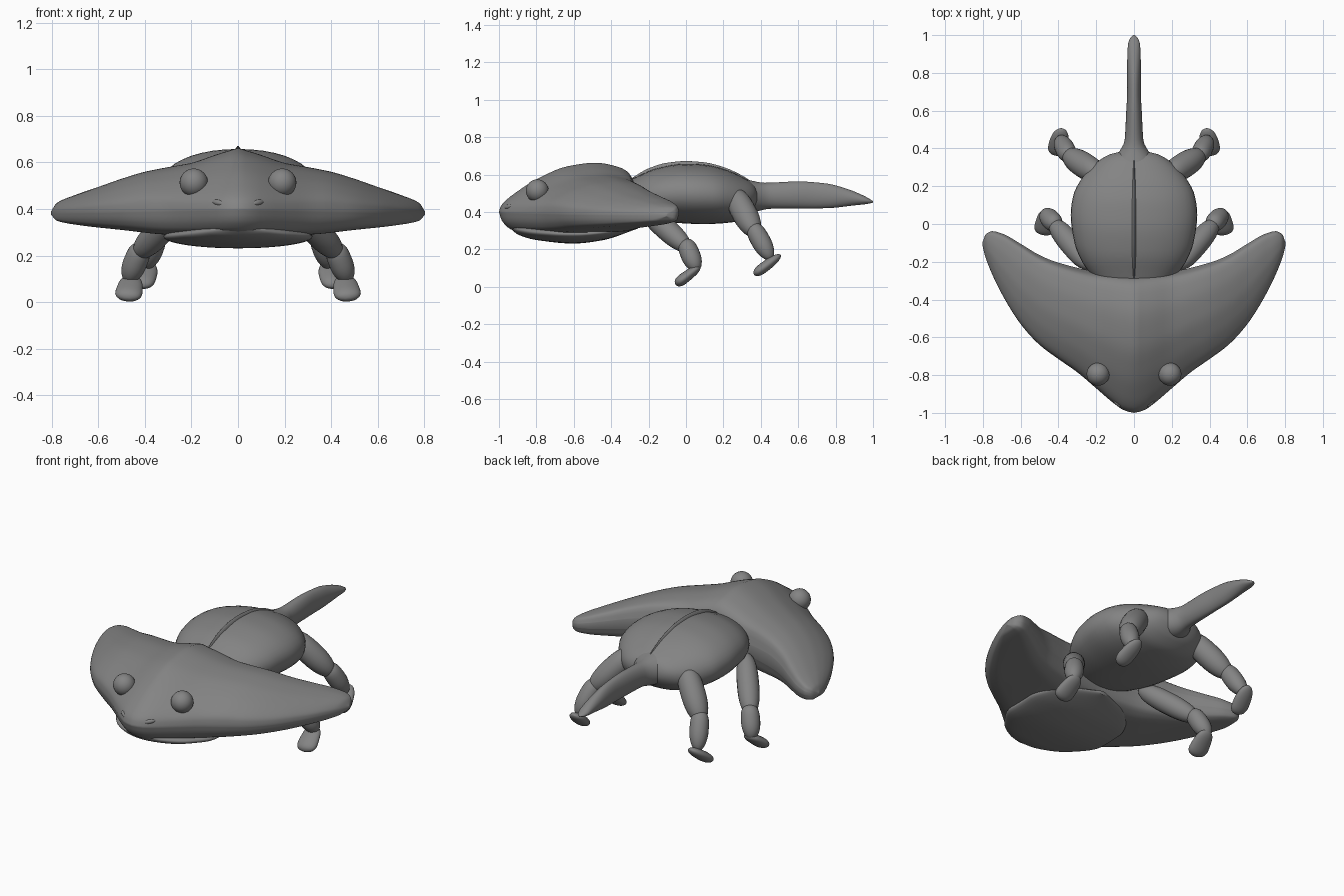
import bpy, bmesh, math
from mathutils import Vector

if "Cube" in bpy.data.objects:
    bpy.data.objects.remove(bpy.data.objects["Cube"])

grey = bpy.data.materials.new("dark_grey")
grey.diffuse_color = (.23, .23, .23, 1)
grey.use_nodes = True
grey.node_tree.nodes["Principled BSDF"].inputs["Base Color"].default_value = grey.diffuse_color


def curve(pts, x):
    """Smooth monotone interpolation through (x, value) points."""
    n = len(pts)
    if x <= pts[0][0]:
        return pts[0][1]
    if x >= pts[-1][0]:
        return pts[-1][1]
    d = [(pts[i+1][1] - pts[i][1]) / (pts[i+1][0] - pts[i][0]) for i in range(n - 1)]
    m = [d[0]] + [2*a*b/(a+b) if a*b > 0 else 0 for a, b in zip(d, d[1:])] + [d[-1]]
    i = max(k for k in range(n - 1) if pts[k][0] <= x)
    h = pts[i+1][0] - pts[i][0]
    t = (x - pts[i][0]) / h
    return ((2*t**3 - 3*t*t + 1) * pts[i][1] + (t**3 - 2*t*t + t) * h * m[i]
            + (3*t*t - 2*t**3) * pts[i+1][1] + (t**3 - t*t) * h * m[i+1])


def loft(name, rings, mirror=False):
    bm = bmesh.new()
    rows = [[bm.verts.new(p) for p in r] for r in rings]
    n = len(rows[0])
    for a, b in zip(rows, rows[1:]):
        for i in range(n):
            j = (i + 1) % n
            bm.faces.new((a[i], a[j], b[j], b[i]))
    bm.faces.new(rows[0][::-1])
    bm.faces.new(rows[-1])
    bmesh.ops.recalc_face_normals(bm, faces=bm.faces)
    me = bpy.data.meshes.new(name)
    bm.to_mesh(me)
    bm.free()
    me.materials.append(grey)
    for p in me.polygons:
        p.use_smooth = True
    ob = bpy.data.objects.new(name, me)
    bpy.context.collection.objects.link(ob)
    if mirror:
        ob.modifiers.new("mirror", 'MIRROR')
    return ob


def body_loft(name, width, top, bottom, y0, y1, power=2.0, steps=40, sides=40):
    """Superellipse rings along y; half width, top and bottom given as curves."""
    rings = []
    for k in range(steps + 1):
        y = (y0 + y1)/2 - (y1 - y0)/2 * math.cos(math.pi * k / steps)
        w, t, b = curve(width, y), curve(top, y), curve(bottom, y)
        ring = []
        for i in range(sides):
            a = 2 * math.pi * i / sides
            c, s = math.cos(a), math.sin(a)
            e = 2 / power
            ring.append((w * math.copysign(abs(c)**e, c), y,
                         (t + b)/2 + (t - b)/2 * math.copysign(abs(s)**e, s)))
        rings.append(ring)
    return loft(name, rings)


def limb(name, a, b, r0, rm, r1, flat=1.0):
    """Rounded tapering segment from a to b, mirrored to the other side."""
    a, b = Vector(a), Vector(b)
    d = (b - a).normalized()
    u = Vector((1, 0, 0))
    u = (u - d * u.dot(d)).normalized()
    v = d.cross(u)
    prof = [(0, r0), (.5, rm), (1, r1)]
    rings = []
    for k in range(17):
        t = .5 - .5 * math.cos(math.pi * k / 16)
        r = curve(prof, t) * max(.02, 1 - abs(2*t - 1)**4)**.5
        c = a.lerp(b, t)
        rings.append([c + u*r*math.cos(g) + v*r*flat*math.sin(g)
                      for g in (2*math.pi*i/20 for i in range(20))])
    return loft(name, rings, True)


def sphere(name, centre, r):
    x, y, z = centre
    rings = []
    for k in range(17):
        t = math.pi * (.01 + .98 * k / 16)
        rings.append([(x + r*math.sin(t)*math.cos(g), y + r*math.sin(t)*math.sin(g), z + r*math.cos(t))
                      for g in (2*math.pi*i/28 for i in range(28))])
    return loft(name, rings, True)


# Boomerang-shaped head: front and back outlines, then crown and underside heights over x
front = [(0, -1), (.05, -.988), (.1, -.955), (.2, -.87), (.3, -.785), (.4, -.715), (.5, -.64),
         (.6, -.53), (.7, -.37), (.76, -.245), (.79, -.165), (.803, -.11)]
back = [(0, -.262), (.2, -.25), (.4, -.205), (.5, -.165), (.6, -.105), (.7, -.05), (.75, -.038),
        (.785, -.055), (.803, -.10)]
crown = [(0, .663), (.1, .632), (.2, .598), (.3, .58), (.4, .56), (.5, .53), (.6, .495),
         (.7, .46), (.78, .425), (.803, .39)]
under = [(0, .285), (.3, .29), (.5, .31), (.7, .333), (.78, .35), (.803, .375)]
upper = [(0, 0), (.012, .11), (.04, .21), (.13, .41), (.27, .66), (.5, .93), (.7, 1), (.86, .92),
         (.95, .77), (1, .3)]
lower = [(0, 0), (.02, .4), (.1, .85), (.25, 1), (.8, .95), (.95, .65), (1, -.1)]
rings = []
for k in range(-40, 41):
    x = .803 * math.sin(math.pi/2 * k/40)
    ax = abs(x)
    f, b, t, w = (curve(c, ax) for c in (front, back, crown, under))
    mid = .40 - .02 * ax / .8
    blunt = 1 - .35 * min(1, ax / .4)
    us = [.5 - .5 * math.cos(math.pi * i / 32) for i in range(33)]
    ring = [(x, f + (b-f)*u, mid + (t-mid)*curve(upper, u)**blunt) for u in us]
    ring += [(x, f + (b-f)*u, mid - (mid-w)*curve(lower, u)) for u in us[-1:0:-1]]
    rings.append(ring)
loft("head", rings)

# Lower jaw
body_loft("lower_jaw",
          [(-.94, .02), (-.9, .12), (-.8, .24), (-.65, .32), (-.5, .32), (-.35, .24), (-.26, .03)],
          [(-.94, .33), (-.26, .33)],
          [(-.94, .315), (-.9, .28), (-.8, .25), (-.6, .231), (-.45, .248), (-.26, .31)], -.94, -.26)

# Eyes and nostrils
sphere("eyes", (.19, -.795, .513), .061)
limb("nostrils", (.06, -.968, .422), (.11, -.93, .432), .01, .013, .008)

# Trunk
body_loft("body",
          [(-.42, .05), (-.36, .15), (-.27, .225), (-.2, .275), (-.1, .315), (.05, .335), (.15, .322),
           (.25, .27), (.32, .205), (.37, .125), (.39, .03)],
          [(-.42, .5), (-.36, .54), (-.27, .585), (-.15, .635), (0, .658), (.1, .653), (.2, .63), (.3, .587),
           (.36, .55), (.39, .5)],
          [(-.42, .42), (-.3, .37), (-.1, .345), (.1, .335), (.25, .345), (.34, .39), (.39, .46)],
          -.42, .39, 2.1)

# Thin crest along the back
body_loft("back_crest", [(-.3, .004), (-.1, .014), (.1, .014), (.34, .004)],
          [(-.3, .575), (-.2, .633), (-.1, .663), (0, .672), (.1, .665), (.2, .640), (.3, .595), (.34, .57)],
          [(-.3, .55), (-.1, .60), (0, .61), (.2, .59), (.34, .53)], -.3, .34, 1.6)

# Tail
body_loft("tail",
          [(.24, .12), (.32, .115), (.38, .08), (.44, .05), (.6, .041), (.7, .036), (.85, .036), (.95, .032),
           (.985, .02), (1, .004)],
          [(.24, .60), (.34, .57), (.42, .556), (.6, .563), (.75, .552), (.87, .52), (.96, .482), (1, .458)],
          [(.24, .40), (.35, .40), (.45, .417), (.75, .42), (.9, .435), (.97, .443), (1, .45)],
          .24, 1.0)

# Legs: thigh, shin and foot, each mirrored left to right
limb("front_thigh", (.23, -.23, .42), (.435, .015, .2), .054, .06, .052)
limb("front_shin", (.41, -.01, .25), (.475, .06, .085), .05, .052, .038)
limb("front_foot", (.455, .075, .11), (.475, -.055, .012), .044, .056, .064, .5)
limb("rear_thigh", (.17, .25, .51), (.365, .375, .275), .064, .068, .052)
limb("rear_shin", (.34, .35, .335), (.395, .455, .145), .05, .052, .036)
limb("rear_foot", (.38, .505, .17), (.415, .365, .065), .036, .05, .052, .55)
